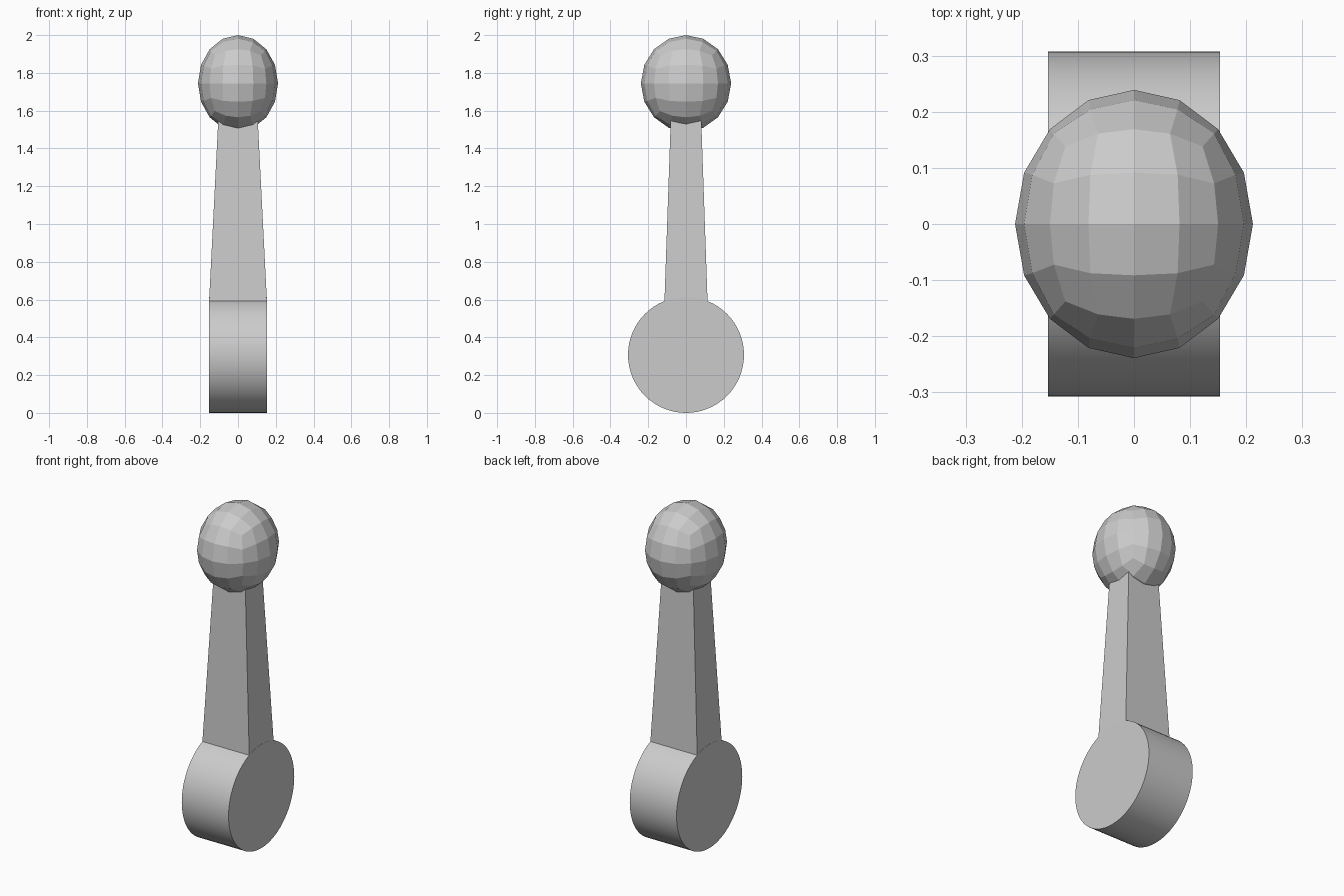
import bpy, bmesh, math
from mathutils import Matrix, Vector

default = bpy.data.objects.get("Cube")
if default:
    bpy.data.objects.remove(default, do_unlink=True)

GREY = (0.6, 0.6, 0.6, 1)
grey = bpy.data.materials.new("plain grey")
grey.use_nodes = True
grey.diffuse_color = GREY
grey.node_tree.nodes["Principled BSDF"].inputs["Base Color"].default_value = GREY


def add_object(name, bm):
    bmesh.ops.recalc_face_normals(bm, faces=bm.faces)
    mesh = bpy.data.meshes.new(name)
    bm.to_mesh(mesh)
    bm.free()
    mesh.materials.append(grey)
    obj = bpy.data.objects.new(name, mesh)
    bpy.context.collection.objects.link(obj)
    return obj


RADIUS, HALF_WIDTH = 0.307, 0.153
ARM_BASE = Vector((HALF_WIDTH, 0.114, 0))
ARM_BASE.z = RADIUS + math.sqrt(RADIUS ** 2 - ARM_BASE.y ** 2)
ARM_TOP = Vector((0.102, 0.079, 1.6))

# Round pivot hub lying along x
bm = bmesh.new()
bmesh.ops.create_cone(bm, cap_ends=True, segments=64, radius1=RADIUS, radius2=RADIUS,
                      depth=2 * HALF_WIDTH,
                      matrix=Matrix.Translation((0, 0, RADIUS)) @ Matrix.Rotation(math.pi / 2, 4, 'Y'))
hub = add_object("pivot_hub", bm)
bpy.ops.object.select_all(action='DESELECT')
hub.select_set(True)
bpy.context.view_layer.objects.active = hub
bpy.ops.object.shade_smooth_by_angle(angle=math.radians(30))

# Tapered lever arm, flush with the hub's end faces
bm = bmesh.new()
bmesh.ops.create_cube(bm, size=2)
for v in bm.verts:
    end = ARM_TOP if v.co.z > 0 else ARM_BASE
    v.co = (v.co.x * end.x, v.co.y * end.y, end.z)
add_object("lever_arm", bm)

# Faceted knob: a cube rounded over two subdivisions
bm = bmesh.new()
bmesh.ops.create_cube(bm, size=2)
for level in range(2):
    bmesh.ops.subdivide_edges(bm, edges=bm.edges[:], cuts=1, use_grid_fill=True)
    for v in bm.verts:
        v.co.normalize()
bmesh.ops.scale(bm, vec=(0.212, 0.239, 0.255), verts=bm.verts)
bmesh.ops.translate(bm, vec=(0, 0, 1.745), verts=bm.verts)
add_object("knob", bm)
